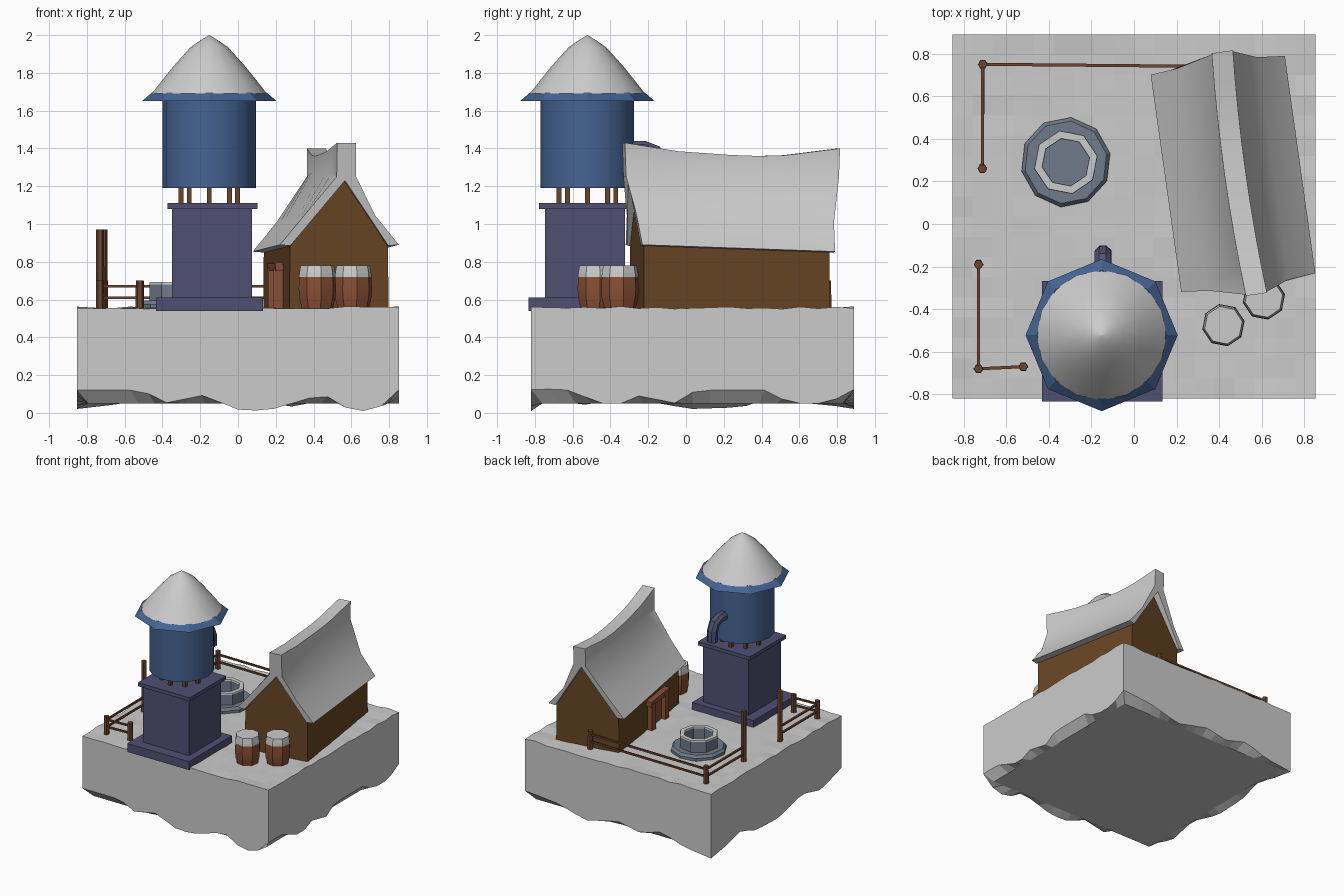
import bpy, bmesh, math, random
from mathutils import Matrix, Vector

if "Cube" in bpy.data.objects:
    bpy.data.objects.remove(bpy.data.objects["Cube"])

random.seed(4)
TAU = math.tau


def mat(name, rgb):
    m = bpy.data.materials.new(name)
    m.diffuse_color = (*rgb, 1)
    m.use_nodes = True
    m.node_tree.nodes["Principled BSDF"].inputs["Base Color"].default_value = m.diffuse_color
    return m


BLUE = mat("blue_paint", (.06, .125, .29))
PURPLE = mat("dark_stone", (.08, .08, .175))
WALL = mat("wall_wood", (.14, .06, .018))
RED = mat("red_wood", (.25, .08, .035))
POST = mat("fence_wood", (.15, .06, .03))
SLATE = mat("slate", (.16, .20, .26))


def build(name, verts, faces, material=None, smooth=None):
    me = bpy.data.meshes.new(name)
    me.from_pydata([tuple(v) for v in verts], [], faces)
    bm = bmesh.new()
    bm.from_mesh(me)
    bmesh.ops.remove_doubles(bm, verts=bm.verts, dist=1e-5)
    bmesh.ops.recalc_face_normals(bm, faces=bm.faces)
    bm.to_mesh(me)
    bm.free()
    ob = bpy.data.objects.new(name, me)
    bpy.context.collection.objects.link(ob)
    if material:
        me.materials.append(material)
    if smooth:
        bpy.ops.object.select_all(action='DESELECT')
        ob.select_set(True)
        bpy.context.view_layer.objects.active = ob
        bpy.ops.object.shade_smooth_by_angle(angle=math.radians(smooth))
    return ob


def loft(name, rings, material=None, smooth=None, loop=False):
    n, k = len(rings[0]), len(rings)
    faces = [(i * n + j, i * n + (j + 1) % n, (i + 1) % k * n + (j + 1) % n, (i + 1) % k * n + j)
             for i in range(k if loop else k - 1) for j in range(n)]
    if not loop:
        faces += [tuple(range(n)), tuple(range((k - 1) * n, k * n))]
    return build(name, [v for r in rings for v in r], faces, material, smooth)


def lathe(name, c, profile, n, material=None, phase=0, smooth=None, loop=False):
    rings = [[(c[0] + r * math.cos(TAU * i / n + phase), c[1] + r * math.sin(TAU * i / n + phase), z)
              for i in range(n)] for r, z in profile]
    return loft(name, rings, material, smooth, loop)


def block(name, c, half, z0, z1, material):
    return lathe(name, c, [(half * 2 ** .5, z0), (half * 2 ** .5, z1)], 4, material, TAU / 8)


def rod(name, path, r, n, material, smooth=None):
    pts = [Vector(p) for p in path]
    rings = []
    for i, p in enumerate(pts):
        d = (pts[min(i + 1, len(pts) - 1)] - pts[max(i - 1, 0)]).normalized()
        side = d.cross(Vector((.99, .02, .1)) if abs(d.x) < .5 else Vector((0, 0, 1))).normalized()
        up = side.cross(d)
        rings.append([p + r * (math.cos(a) * side + math.sin(a) * up)
                      for a in (TAU * (j + .5) / n for j in range(n))])
    return loft(name, rings, material, smooth)


def interp(table, x):
    for (a, p), (b, q) in zip(table, table[1:]):
        if x <= b:
            return p + (q - p) * (x - a) / (b - a)
    return table[-1][1]


# ground block: bumpy snow top, straight sides, ragged lower edge
N, X0, Y0, W, D = 18, -.853, -.82, 1.706, 1.71
front = [(-.86, .12), (-.5, .12), (-.4, .05), (-.15, .1), (-.05, .02), (.15, .01),
         (.45, .1), (.6, .01), (.73, .01), (.86, .13)]
right = [(-.82, .13), (-.6, .12), (-.47, .05), (-.32, .05), (-.25, .09), (-.05, .05),
         (.05, .12), (.43, .12), (.55, .05), (.75, .05), (.9, .13)]
back = [(-.86, .02), (-.6, .05), (-.4, .12), (-.2, .06), (0, .1), (.3, .03), (.55, .1), (.86, .13)]
left = [(-.82, .12), (-.55, .04), (-.3, .1), (0, .02), (.3, .03), (.5, .1), (.7, .05), (.9, .02)]
verts, faces = [], []
for j in range(N + 1):
    for i in range(N + 1):
        edge = i in (0, N) or j in (0, N)
        verts.append((X0 + W * i / N, Y0 + D * j / N, .55 + random.uniform(0, .014 if edge else .007)))
faces += [(j * (N + 1) + i, j * (N + 1) + i + 1, (j + 1) * (N + 1) + i + 1, (j + 1) * (N + 1) + i)
          for j in range(N) for i in range(N)]
per = [(i, 0) for i in range(N)] + [(N, j) for j in range(N)] + \
      [(i, N) for i in range(N, 0, -1)] + [(0, j) for j in range(N, 0, -1)]
P, base = len(per), len(verts)
for i, j in per:
    x, y = X0 + W * i / N, Y0 + D * j / N
    z = interp(front, x) if j == 0 else interp(right, y) if i == N else \
        interp(back, x) if j == N else interp(left, y)
    verts.append((x, y, z))
for i, j in per:
    verts.append((.93 * (X0 + W * i / N), .035 + .93 * (Y0 + D * j / N - .035), .05))
for k in range(P):
    m = (k + 1) % P
    t = [per[q][1] * (N + 1) + per[q][0] for q in (k, m)]
    faces += [(t[0], t[1], base + m, base + k), (base + k, base + m, base + P + m, base + P + k)]
faces.append(tuple(range(base + P, base + 2 * P)))
build("snowy_ground_block", verts, faces)

# house, built in its own turned frame
HOUSE = Matrix.Translation((.465, .235, 0)) @ Matrix.Rotation(math.radians(8), 4, 'Z')
pent = [(-.265, .54), (.265, .54), (.262, .88), (.025, 1.235), (-.262, .88)]
loft("house_walls", [[HOUSE @ Vector((u, v, z)) for u, z in pent] for v in (-.5, .494)], WALL)

# snow roof with a sagging raised ridge
sag = [(-1, 1.43), (-.5, 1.385), (0, 1.365), (.4, 1.357), (1, 1.40)]
rings = []
for k in range(9):
    s = -1 + k / 4
    c = .03 - .02 * (1 - s * s)
    e, top, sh = .872 - .018 * s, interp(sag, s), 1.25 + .03 * (1 - s * s)
    prof = [(-.318, e, 0), (-.19, e + .155 - .01 * (1 - s * s), .2), (c - .052, sh, .9), (c - .05, top, 1),
            (c + .05, top, 1), (c + .052, sh, .9), (.19, e + .155 - .01 * (1 - s * s), .2), (.318, e, 0),
            (.262, e - .005, 0), (.025, 1.23, .6), (-.262, e - .005, 0)]
    rings.append([HOUSE @ Vector((u, s * (.515 + .06 * w), z)) for u, z, w in prof])
loft("house_roof", rings, None, 35)

# door frame on the yard side of the house
door = [((-.285, -.22), .025, .55, .77), ((-.285, .0), .025, .55, .77)]
for i, ((u, v), h, z0, z1) in enumerate(door):
    block(f"door_post_{i}", HOUSE @ Vector((u, v, 0)), h, z0, z1, RED)
rod("door_lintel", [HOUSE @ Vector((-.285, v, .775)) for v in (-.26, .04)], .03, 4, RED)
loft("door_panel", [[HOUSE @ Vector((u, v, z)) for u, v in
                     ((-.272, -.2), (-.25, -.2), (-.25, -.02), (-.272, -.02))] for z in (.55, .76)], RED)

# stone plinth of the water tower
block("tower_footing", (-.15, -.55), .283, .54, .61, PURPLE)
block("tower_body", (-.138, -.535), .211, .6, 1.085, PURPLE)
block("tower_cap", (-.136, -.54), .238, 1.08, 1.11, PURPLE)

# tank on short legs, with brim and snow cone
T = (-.152, -.522)
for i in range(8):
    a = TAU * i / 8
    block(f"tank_leg_{i}", (T[0] + .15 * math.cos(a), T[1] + .15 * math.sin(a)), .013, 1.1, 1.2, WALL)
lathe("tank", T, [(.247, 1.19), (.247, 1.66)], 16, BLUE, 0, 40)
lathe("tank_roof_brim", T, [(.357, 1.65), (.305, 1.695), (.02, 1.7), (.02, 1.65)], 8, BLUE)
lathe("tank_roof_snow", T, [(.305, 1.69), (.25, 1.76), (.19, 1.835), (.1, 1.935), (.05, 1.97), (.001, 2)],
      16, None, 0, 50)

# spout bending down behind the tank
rod("tank_spout", [(-.145, -.32, 1.40), (-.145, -.22, 1.40), (-.145, -.165, 1.38), (-.145, -.143, 1.33),
                   (-.145, -.14, 1.24)], .042, 8, PURPLE)

# stone well
C = (-.32, .29)
lathe("well_base", C, [(.212, .54), (.212, .575), (.195, .595)], 10, SLATE, .2)
lathe("well_ring", C, [(.152, .58), (.152, .68), (.112, .68), (.112, .58)], 8, SLATE, .2, None, True)
lathe("well_snow", C, [(.152, .68), (.15, .692), (.114, .692), (.112, .68)], 8, None, .2, None, True)

# snow-capped barrels
for i, c in enumerate([(.42, -.475), (.61, -.35)]):
    lathe(f"barrel_{i}", c, [(.082, .545), (.098, .61), (.101, .66), (.097, .725)], 8, RED, .2, 30)
    lathe(f"barrel_snow_{i}", c, [(.099, .72), (.097, .74), (.09, .78)], 8, None, .2)

# fence: short posts, two tall gate posts, double rails
posts = [(.36, .74, .70), (-.71, .75, .70), (-.712, .26, .97),
         (-.73, -.19, .97), (-.73, -.68, .70), (-.52, -.67, .70)]
for i, (x, y, z) in enumerate(posts):
    lathe(f"fence_post_{i}", (x, y), [(.023, .54), (.021, z)], 6, POST)
for a, b in ((0, 1), (1, 2), (3, 4), (4, 5)):
    for z in (.61, .67):
        rod(f"fence_rail_{a}_{int(z * 100)}", [(*posts[a][:2], z), (*posts[b][:2], z)], .01, 4, POST)
